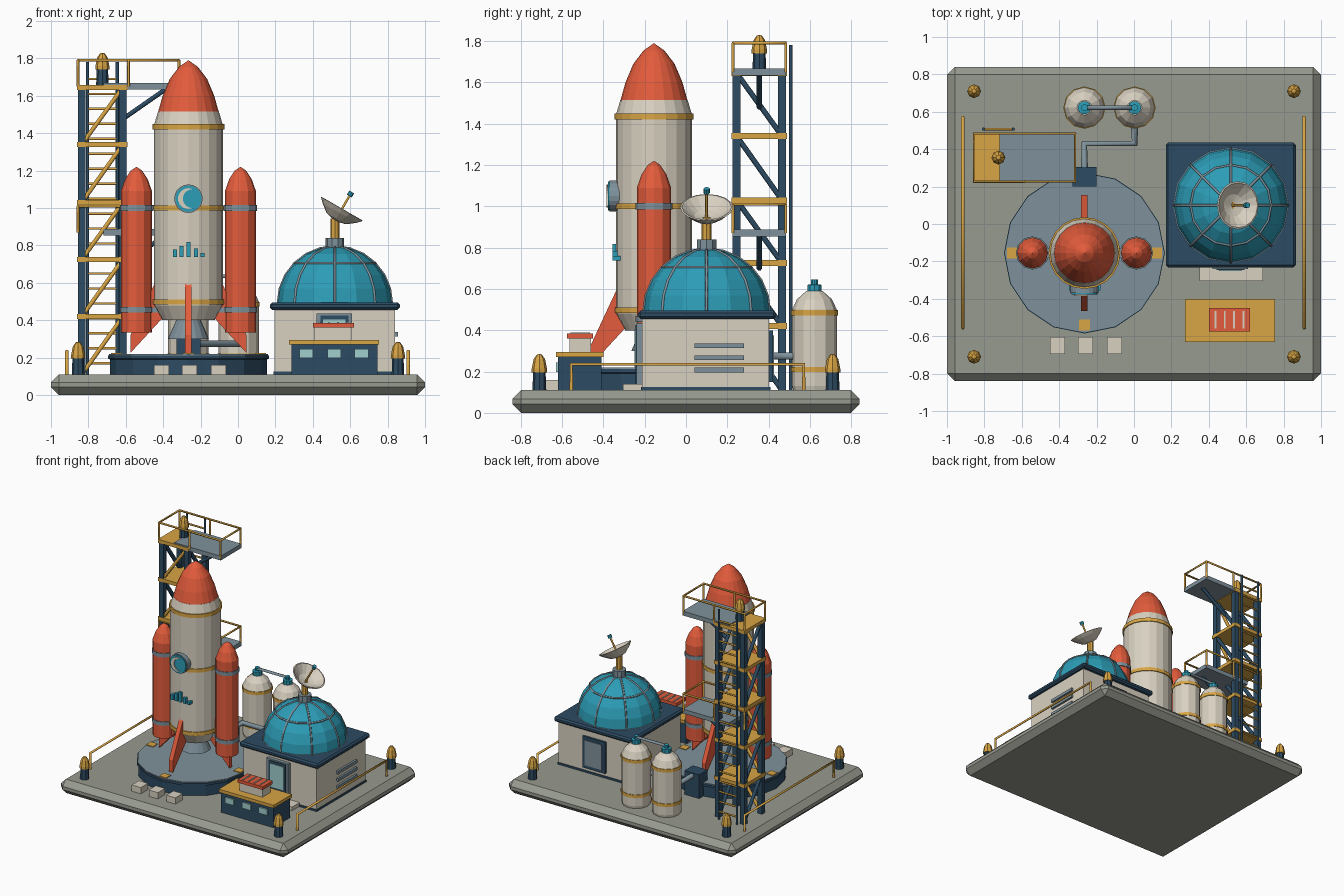
import bpy, bmesh
from math import sin, cos, pi, radians
from mathutils import Matrix, Vector

if "Cube" in bpy.data.objects:
    bpy.data.objects.remove(bpy.data.objects["Cube"])

T = Matrix.Translation

def mat(name, r, g, b):
    m = bpy.data.materials.new(name)
    m.diffuse_color = [(c / 255) ** 2.2 for c in (r, g, b)] + [1]
    m.use_nodes = True
    m.node_tree.nodes["Principled BSDF"].inputs["Base Color"].default_value = m.diffuse_color
    return m

CREAM, RED = mat("cream", 216, 208, 192), mat("red", 226, 92, 62)
NAVY, GOLD = mat("navy", 48, 76, 98), mat("gold", 216, 164, 70)
SLATE, TEAL = mat("slate", 126, 144, 154), mat("teal", 48, 156, 182)
STONE, GLASS = mat("concrete", 150, 153, 142), mat("glass", 160, 206, 206)

def finish(name, bm, m):
    bmesh.ops.remove_doubles(bm, verts=bm.verts, dist=1e-5)
    bmesh.ops.recalc_face_normals(bm, faces=bm.faces)
    me = bpy.data.meshes.new(name)
    bm.to_mesh(me)
    bm.free()
    me.materials.append(m)
    ob = bpy.data.objects.new(name, me)
    bpy.context.collection.objects.link(ob)
    return ob

def box(name, x, y, z, m, bevel=0):
    """Box from (min, max) ranges."""
    bm = bmesh.new()
    c = [(a + b) / 2 for a, b in (x, y, z)]
    s = [b - a for a, b in (x, y, z)]
    bmesh.ops.create_cube(bm, size=1, matrix=T(c) @ Matrix.Diagonal((*s, 1)))
    if bevel:
        bmesh.ops.bevel(bm, geom=bm.edges[:], offset=bevel, segments=1, affect='EDGES')
    return finish(name, bm, m)

def lathe(name, prof, mtx, n, m):
    """Spin an (r, z) profile about local z; ends are capped."""
    bm = bmesh.new()
    rings = [[bm.verts.new(mtx @ Vector((r * cos(2 * pi * i / n), r * sin(2 * pi * i / n), z)))
              for i in range(n)] for r, z in prof]
    for a, b in zip(rings, rings[1:]):
        for i in range(n):
            bm.faces.new((a[i], a[(i + 1) % n], b[(i + 1) % n], b[i]))
    for ring, (r, z) in ((rings[0], prof[0]), (rings[-1], prof[-1])):
        if r > 0:
            bm.faces.new(ring)
    return finish(name, bm, m)

def prism(name, pts, t, mtx, m):
    """Extrude an xz outline to thickness t in local y."""
    bm = bmesh.new()
    f = bm.faces.new([bm.verts.new(mtx @ Vector((x, -t / 2, z))) for x, z in pts])
    e = bmesh.ops.extrude_face_region(bm, geom=[f])["geom"]
    d = mtx.to_3x3() @ Vector((0, t, 0))
    bmesh.ops.translate(bm, verts=[v for v in e if isinstance(v, bmesh.types.BMVert)], vec=d)
    return finish(name, bm, m)

def tube(name, paths, r, m, closed=False, res=1):
    """Sweep a round section along one or more polylines."""
    cu = bpy.data.curves.new(name, 'CURVE')
    cu.dimensions, cu.bevel_depth, cu.bevel_resolution, cu.use_fill_caps = '3D', r, res, True
    for p in paths:
        s = cu.splines.new('POLY')
        s.points.add(len(p) - 1)
        for q, co in zip(s.points, p):
            q.co = (*co, 1)
        s.use_cyclic_u = closed
    tmp = bpy.data.objects.new(name + "_path", cu)
    bpy.context.collection.objects.link(tmp)
    dg = bpy.context.evaluated_depsgraph_get()
    me = bpy.data.meshes.new_from_object(tmp.evaluated_get(dg))
    bpy.data.objects.remove(tmp)
    me.materials.clear()
    me.materials.append(m)
    ob = bpy.data.objects.new(name, me)
    bpy.context.collection.objects.link(ob)

def band(name, r, z, h, mtx, n, m):
    lathe(name, [(r, z - h / 2), (r, z + h / 2)], mtx, n, m)

# Base slab and launch pad
box("base", (-1, 1), (-.84, .84), (0, .11), STONE, .042)
RX, RY = -.265, -.155
R = T((RX, RY, 0))
lathe("launch_pad", [(.42, .1), (.42, .19), (.43, .195), (.43, .212)], R, 16, NAVY)
lathe("pad_top", [(.425, .2), (.425, .22)], R, 16, SLATE)
for i in range(4):
    a = i * pi / 2
    x, y = RX + .385 * cos(a), RY + .385 * sin(a)
    box("pad_mark", (x - .03, x + .03), (y - .03, y + .03), (.21, .226), GOLD)
for x in (-.41, -.26, -.105):
    box("pad_block", (x - .04, x + .04), (-.695, -.605), (.1, .16), CREAM)

# Rocket
lathe("rocket_body", [(.14, .4), (.185, .48), (.185, 1.44), (.163, 1.515)], R, 20, CREAM)
lathe("rocket_nose", [(.163, 1.51), (.138, 1.6), (.1, 1.69), (.05, 1.755), (0, 1.79)], R, 20, RED)
for z in (.497, 1.0, 1.435):
    band("rocket_band", .192, z, .028, R, 20, GOLD)
lathe("engine_bell", [(.06, .42), (.07, .39), (.11, .3), (.09, .3), (.05, .38)], R, 16, SLATE)
for i in range(4):
    prism("fin", [(.17, .62), (.31, .32), (.31, .225), (.14, .41)], .035,
          R @ Matrix.Rotation(i * pi / 2, 4, 'Z'), RED)
for s in (-1, 1):
    B = T((RX + s * .278, RY, 0))
    lathe("booster", [(.083, .335), (.083, 1.09), (.06, 1.155), (.03, 1.2), (0, 1.22)], B, 12, RED)
    for z in (.455, 1.0):
        band("booster_band", .089, z, .03, B, 12, SLATE)
        x = RX + s * .19
        box("booster_strut", (x - .03, x + .03), (RY - .025, RY + .025), (z - .014, z + .014), SLATE)

# Round emblem with crescent, and bars
E = T((RX, -.33, 1.05)) @ Matrix.Rotation(pi / 2, 4, 'X')
lathe("emblem_rim", [(.076, -.02), (.076, .04)], E, 20, SLATE)
lathe("emblem_disc", [(.07, .03), (.07, .048)], E, 20, TEAL)
outer = [(.056 * cos(radians(a)), .056 * sin(radians(a))) for a in range(70, 291, 20)]
inner = [(.02 + .05 * cos(radians(a)), .05 * sin(radians(a))) for a in range(270, 89, -20)]
prism("crescent", outer + inner, .012, T((RX, -.38, 1.05)), CREAM)
for x, h in ((-.337, .04), (-.302, .06), (-.265, .08), (-.225, .045), (-.19, .022)):
    box("body_bar", (x - .011, x + .011), (-.355, -.3), (.738, .738 + h), TEAL)

# Service tower
TX, TY, H = -.725, .355, .11
for sx in (-1, 1):
    for sy in (-1, 1):
        x, y = TX + sx * H, TY + sy * H
        box("tower_column", (x - .02, x + .02), (y - .02, y + .02), (.1, 1.64), NAVY)
levels = [.11, .42, .725, 1.03, 1.34, 1.645]
for a, b in zip(levels, levels[1:]):
    box("tower_floor", (TX - .135, TX + .135), (TY - .135, TY + .135), (b - .014, b + .014), GOLD)
    tube("front_brace", [[(TX - H, TY - H, a), (TX + H, TY - H, b)]], .013, GOLD)
    tube("side_brace", [[(TX + s * H, TY + H, a), (TX + s * H, TY - H, b)] for s in (-1, 1)], .015, NAVY)
tube("ladder_rail", [[(x, .507, .1), (x, .507, 1.78)] for x in (-.805, -.645)], .009, NAVY)
tube("ladder_rung", [[(-.805, .507, .17 + .08 * i), (-.645, .507, .17 + .08 * i)] for i in range(20)], .007, GOLD)
for z, x0 in ((.87, -.72), (1.65, -.72)):
    box("walkway", (x0, -.31), (TY - .13, TY + .13), (z - .016, z + .018), SLATE)
    ya, yb = TY - .128, TY + .128
    tube("walkway_rail", [[(-.855, ya, z + .14), (-.315, ya, z + .14), (-.315, yb, z + .14), (-.855, yb, z + .14)]],
         .008, GOLD, True)
    tube("walkway_post", [[(x, y, z), (x, y, z + .14)] for x in (-.855, -.585, -.315) for y in (ya, yb)], .008, GOLD)
    tube("walkway_brace", [[(-.61, TY, z - .17), (-.38, TY, z - .01)]], .014, NAVY)

# Beacon lamps
for x, y, z in [(sx * .855, sy * .71, .11) for sx in (-1, 1) for sy in (-1, 1)] + [(TX, TY, 1.655)]:
    B = T((x, y, z))
    lathe("beacon_base", [(.034, -.01), (.03, .09)], B, 8, NAVY)
    lathe("beacon_lamp", [(.037, .085), (.037, .105), (.028, .15), (.012, .172), (0, .175)], B, 8, GOLD)

# Perimeter rails
for x in (-.915, .91):
    tube("side_rail", [[(x, -.555, .1), (x, -.555, .235), (x, .57, .235), (x, .57, .1)]], .01, GOLD)

# Control building
box("building", (.195, .84), (-.212, .403), (.1, .46), CREAM)
box("building_plinth", (.19, .845), (-.217, .408), (.1, .125), NAVY)
box("roof", (.17, .865), (-.232, .435), (.455, .495), NAVY, .012)
box("door_frame", (.42, .61), (-.24, -.2), (.11, .435), SLATE)
box("door", (.44, .59), (-.245, -.2), (.12, .425), NAVY)
box("door_glass", (.455, .575), (-.25, -.2), (.22, .405), GLASS)
box("door_step", (.35, .69), (-.305, -.2), (.1, .14), CREAM)
box("rear_frame", (.42, .62), (.39, .42), (.15, .4), NAVY)
box("rear_panel", (.445, .595), (.39, .426), (.175, .375), SLATE)
for z in (.208, .267, .325):
    box("wall_vent", (.83, .856), (.04, .28), (z - .012, z + .012), SLATE)

# Dome with ribs
DX, DY, DZ, DR = .518, .1, .49, .305
arc = [i * pi / 12 for i in range(7)]
D = T((DX, DY, DZ))
lathe("dome", [(DR * cos(a), DR * sin(a)) for a in arc[:-1]] + [(0, DR)], D, 16, TEAL)
tube("dome_rib", [[D @ Vector((DR * cos(a) * cos(k * pi / 4), DR * cos(a) * sin(k * pi / 4), DR * sin(a)))
                   for a in arc] for k in range(8)], .007, SLATE)
for a in (0, pi / 4):
    tube("dome_ring", [[D @ Vector((DR * cos(a) * cos(k * pi / 8), DR * cos(a) * sin(k * pi / 8), DR * sin(a)))
                        for k in range(16)]], .007, SLATE, True)

# Dish antenna
A = T((DX, DY, 0))
lathe("dish_base", [(.05, .77), (.05, .84)], A, 10, SLATE)
lathe("dish_post", [(.024, .83), (.024, .945)], A, 8, GOLD)
K = T((DX, DY, .93)) @ Matrix.Rotation(radians(30), 4, 'Y')
lathe("dish", [(0, 0), (.06, .015), (.105, .05), (.129, .075), (.12, .077), (.06, .028), (0, .014)], K, 16, CREAM)
tube("dish_feed", [[K @ Vector((0, 0, .01)), K @ Vector((0, 0, .165))]], .007, GOLD)
lathe("dish_tip", [(.015, .155), (.015, .18)], K, 8, TEAL)

# Booth in front
box("booth", (.285, .745), (-.62, -.41), (.1, .275), NAVY)
box("booth_top", (.272, .755), (-.63, -.4), (.27, .295), GOLD)
for x in (.365, .515, .66):
    box("booth_window", (x - .037, x + .037), (-.63, -.6), (.198, .245), GLASS)
box("roof_unit", (.41, .61), (-.565, -.46), (.29, .365), CREAM)
box("roof_unit_top", (.4, .62), (-.575, -.45), (.36, .385), RED)
for i in range(4):
    x = .435 + .05 * i
    box("roof_unit_slat", (x - .005, x + .005), (-.56, -.465), (.38, .39), CREAM)

# Storage tanks and pipes
for x in (-.265, .003):
    P = T((x, .622, 0))
    lathe("tank", [(.1, .1), (.108, .13), (.108, .5), (.085, .55), (.04, .59)], P, 12, CREAM)
    for z in (.21, .485):
        band("tank_band", .113, z, .025, P, 12, GOLD)
    lathe("tank_cap", [(.036, .58), (.036, .62), (.018, .622), (.018, .645)], P, 10, TEAL)
tube("tank_link", [[(-.265, .622, .6), (-.265, .622, .635), (.003, .622, .635), (.003, .622, .6)]], .014, SLATE)
tube("fuel_pipe", [[(.003, .53, .275), (.003, .43, .275), (-.265, .43, .275), (-.265, .27, .275)]], .02, SLATE)
box("valve_box", (-.33, -.2), (.2, .305), (.1, .3), NAVY)
